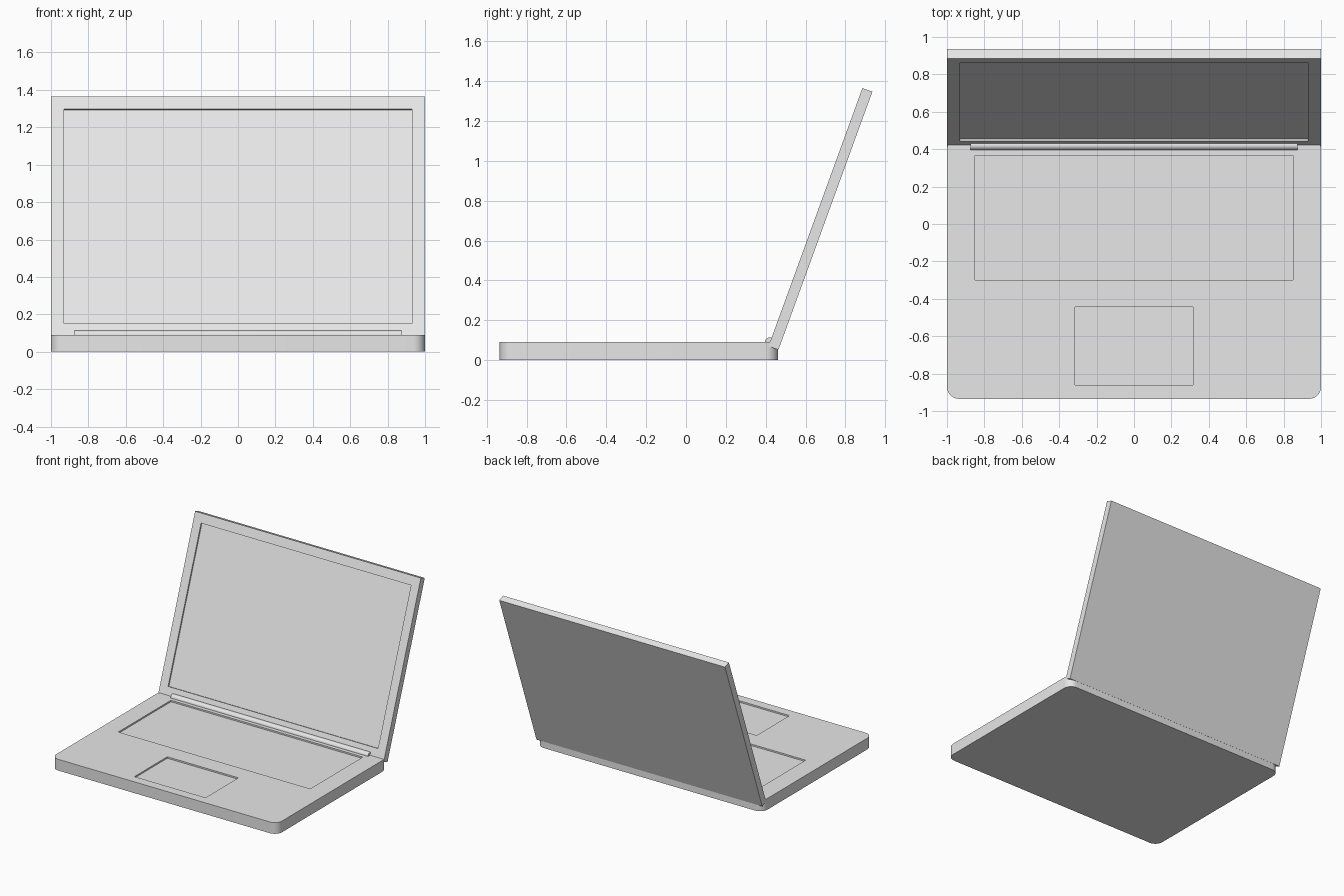
import bpy
import bmesh
from math import radians
from mathutils import Matrix, Vector

default_cube = bpy.data.objects.get("Cube")
if default_cube:
    bpy.data.objects.remove(default_cube, do_unlink=True)

# One plain grey for the whole machine
GREY = (0.8, 0.8, 0.8, 1.0)
grey = bpy.data.materials.new("light_grey")
grey.use_nodes = True
grey.diffuse_color = GREY
shader = next(n for n in grey.node_tree.nodes if n.type == 'BSDF_PRINCIPLED')
shader.inputs["Base Color"].default_value = GREY


def finish(name, bm):
    mesh = bpy.data.meshes.new(name)
    bm.to_mesh(mesh)
    bm.free()
    mesh.materials.append(grey)
    obj = bpy.data.objects.new(name, mesh)
    bpy.context.collection.objects.link(obj)
    return obj


def box(name, low, high, corner=0.0):
    """Box between two corners, with optionally rounded upright edges."""
    low, high = Vector(low), Vector(high)
    bm = bmesh.new()
    bmesh.ops.create_cube(bm, size=1)
    bmesh.ops.scale(bm, vec=high - low, verts=bm.verts)
    bmesh.ops.translate(bm, vec=(low + high) / 2, verts=bm.verts)
    if corner:
        upright = [e for e in bm.edges
                   if abs(e.verts[0].co.z - e.verts[1].co.z) > 0.01]
        bmesh.ops.bevel(bm, geom=upright, offset=corner, segments=8,
                        profile=0.5, affect='EDGES')
    return finish(name, bm)


def activate(obj):
    bpy.ops.object.select_all(action='DESELECT')
    obj.select_set(True)
    bpy.context.view_layer.objects.active = obj


def recess(obj, low, high):
    """Cut a shallow rectangular pocket into the part."""
    cutter = box("recess_cutter", low, high)
    cutter.hide_render = True
    cut = obj.modifiers.new("recess", 'BOOLEAN')
    cut.operation = 'DIFFERENCE'
    cut.solver = 'EXACT'
    cut.object = cutter
    activate(obj)
    bpy.ops.object.modifier_apply(modifier=cut.name)
    bpy.data.objects.remove(cutter, do_unlink=True)


def smooth(obj):
    activate(obj)
    bpy.ops.object.shade_smooth_by_angle(angle=radians(35))


DEPTH = 0.012
TOP = 0.09

# Base with keyboard and touchpad pockets
base = box("base", (-1, -0.935, 0), (1, 0.462, TOP), corner=0.065)
recess(base, (-0.85, -0.30, TOP - DEPTH), (0.85, 0.365, TOP + 0.1))
recess(base, (-0.315, -0.86, TOP - DEPTH), (0.315, -0.445, TOP + 0.1))
smooth(base)

# Screen lid, built upright from its lower front edge, then leaned back
LENGTH = 1.378
lid = box("screen_lid", (-1, 0, 0), (1, 0.053, LENGTH))
recess(lid, (-0.93, -0.1, 0.085), (0.93, DEPTH, LENGTH - 0.072))
lid.data.transform(Matrix.Translation((0, 0.414, 0.07))
                   @ Matrix.Rotation(radians(-20), 4, 'X'))

# Hinge bar along the foot of the lid
bm = bmesh.new()
bmesh.ops.create_cone(bm, cap_ends=True, segments=16, radius1=0.025,
                      radius2=0.025, depth=1.75)
bmesh.ops.transform(bm, verts=bm.verts,
                    matrix=Matrix.Translation((0, 0.42, 0.089))
                    @ Matrix.Rotation(radians(90), 4, 'Y'))
hinge = finish("hinge_bar", bm)
smooth(hinge)
